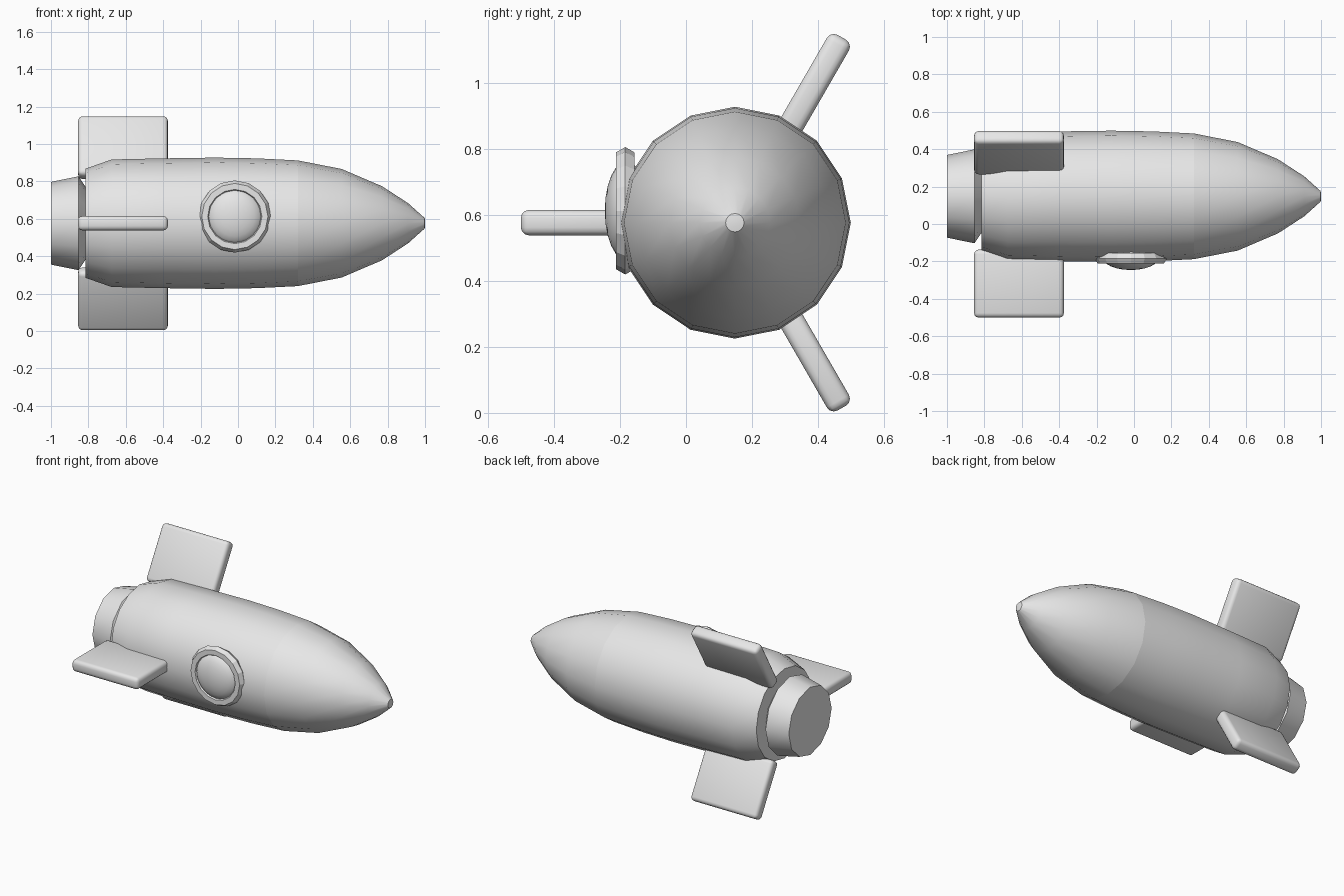
import bpy, bmesh, math
from mathutils import Matrix, Vector

if "Cube" in bpy.data.objects:
    bpy.data.objects.remove(bpy.data.objects["Cube"])

CY, CZ = 0.148, 0.576          # long axis of the rocket
grey = bpy.data.materials.new("light_grey")
grey.diffuse_color = (0.8, 0.8, 0.8, 1)
grey.use_nodes = True
grey.node_tree.nodes["Principled BSDF"].inputs["Base Color"].default_value = grey.diffuse_color


def finish(name, bm, smooth=None):
    bmesh.ops.recalc_face_normals(bm, faces=bm.faces)
    me = bpy.data.meshes.new(name)
    bm.to_mesh(me)
    bm.free()
    me.materials.append(grey)
    ob = bpy.data.objects.new(name, me)
    bpy.context.collection.objects.link(ob)
    if smooth:
        bpy.ops.object.select_all(action='DESELECT')
        ob.select_set(True)
        bpy.context.view_layer.objects.active = ob
        bpy.ops.object.shade_smooth_by_angle(angle=math.radians(smooth))
    return ob


def lathe(name, profile, sides, smooth):
    """Revolve (x, radius) points round the rocket axis, with capped ends."""
    bm = bmesh.new()
    rings = []
    for x, r in profile:
        rings.append([bm.verts.new((x, CY + r * math.sin(2 * math.pi * i / sides),
                                    CZ + r * math.cos(2 * math.pi * i / sides)))
                      for i in range(sides)])
    for a, b in zip(rings, rings[1:]):
        for i in range(sides):
            j = (i + 1) % sides
            bm.faces.new((a[i], a[j], b[j], b[i]))
    bm.faces.new(rings[0])
    bm.faces.new(rings[-1])
    return finish(name, bm, smooth)


# Fuselage, nose and engine
lathe("body", [(-0.815, 0.292), (-0.675, 0.341), (-0.40, 0.347), (-0.12, 0.351),
               (0.10, 0.347), (0.32, 0.336)], 16, 40)
lathe("nose_cone", [(0.32, 0.336), (0.555, 0.29), (0.77, 0.198),
                    (0.91, 0.107), (0.998, 0.028), (1.0, 0.012)], 16, 40)
lathe("nozzle", [(-1.0, 0.221), (-0.853, 0.251), (-0.815, 0.195), (-0.79, 0.19)], 12, 35)

# Three rounded fins, 120 degrees apart
for k, ang in enumerate((180, 60, -60)):
    bm = bmesh.new()
    bmesh.ops.create_cube(bm, size=1)
    bmesh.ops.scale(bm, vec=(0.48, 0.363, 0.077), verts=bm.verts)
    bmesh.ops.bevel(bm, geom=bm.edges[:], offset=0.024, segments=3,
                    profile=0.5, affect='EDGES')
    bmesh.ops.translate(bm, vec=(-0.615, 0.4665, 0), verts=bm.verts)
    bm.transform(Matrix.Translation((0, CY, CZ)) @ Matrix.Rotation(math.radians(ang), 4, 'X'))
    finish("fin_%d" % (k + 1), bm, 35)

# Porthole frame: faceted ring with hexagonal section
PX, PY, PZ = -0.017, -0.184, 0.612
bm = bmesh.new()
N, M = 16, 6
rings = []
for i in range(N):
    a = 2 * math.pi * i / N
    ring = []
    for j in range(M):
        b = 2 * math.pi * j / M
        r = 0.161 + 0.032 * math.cos(b)
        ring.append(bm.verts.new((PX + r * math.sin(a), PY + 0.032 * math.sin(b),
                                  PZ + r * math.cos(a))))
    rings.append(ring)
for i in range(N):
    a, b = rings[i], rings[(i + 1) % N]
    for j in range(M):
        k = (j + 1) % M
        bm.faces.new((a[j], a[k], b[k], b[j]))
finish("porthole_frame", bm)

# Domed porthole glass
bm = bmesh.new()
bmesh.ops.create_uvsphere(bm, u_segments=24, v_segments=12, radius=1)
bm.transform(Matrix.Translation((PX, -0.18, PZ))
             @ Matrix.Diagonal((0.15, 0.066, 0.15, 1))
             @ Matrix.Rotation(math.pi / 2, 4, 'X'))
finish("porthole_glass", bm, 40)
